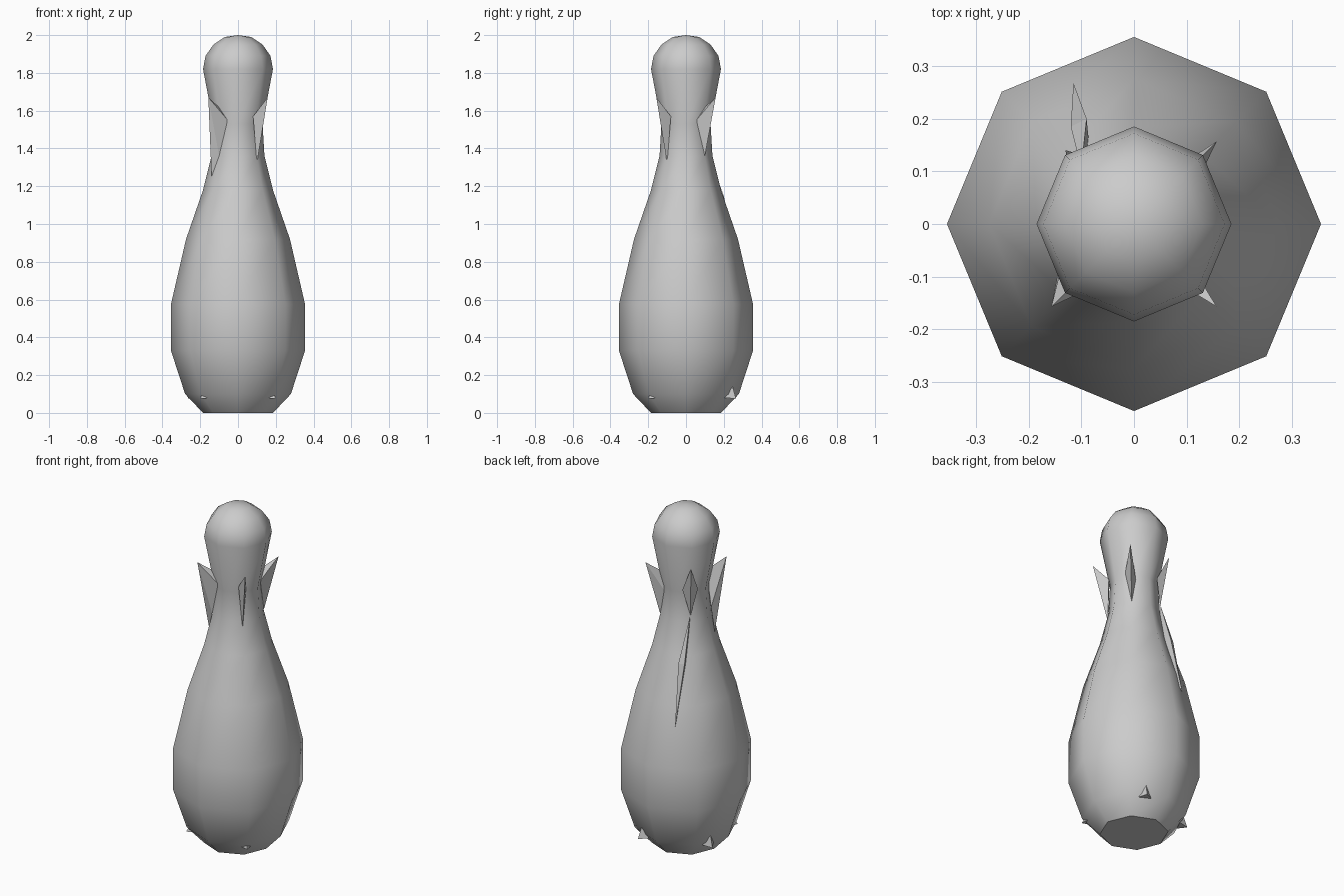
import bpy, bmesh, math

cube = bpy.data.objects.get("Cube")
if cube:
    bpy.data.objects.remove(cube, do_unlink=True)

grey = bpy.data.materials.new("plain_grey")
grey.use_nodes = True
tone = (0.6, 0.6, 0.6, 1)
grey.diffuse_color = tone
grey.node_tree.nodes["Principled BSDF"].inputs["Base Color"].default_value = tone


def add_object(name, bm):
    bmesh.ops.recalc_face_normals(bm, faces=bm.faces[:])
    mesh = bpy.data.meshes.new(name)
    bm.to_mesh(mesh)
    bm.free()
    mesh.materials.append(grey)
    obj = bpy.data.objects.new(name, mesh)
    bpy.context.collection.objects.link(obj)
    return obj


# Eight-sided turned body, smooth with a flat, sharp-edged base
SIDES = 8
profile = [(0.185, 0), (0.28, 0.1), (0.355, 0.33), (0.355, 0.575),
           (0.275, 0.92), (0.185, 1.18), (0.14, 1.36), (0.13, 1.53),
           (0.185, 1.82), (0.172, 1.89), (0.13, 1.95), (0.07, 1.99)]
bm = bmesh.new()
rings = []
for r, z in profile:
    angles = [math.tau * i / SIDES for i in range(SIDES)]
    rings.append([bm.verts.new((r * math.cos(a), r * math.sin(a), z)) for a in angles])
for low, high in zip(rings, rings[1:]):
    for i in range(SIDES):
        j = (i + 1) % SIDES
        bm.faces.new((low[i], low[j], high[j], high[i]))
tip = bm.verts.new((0, 0, 2))
for i in range(SIDES):
    bm.faces.new((rings[-1][i], rings[-1][(i + 1) % SIDES], tip))
for f in bm.faces:
    f.smooth = True
base = bm.faces.new(rings[0][::-1])
for e in base.edges:
    e.smooth = False
add_object("pin_body", bm)


# Thin ridges of the inner shell that break through the body
def ridge(name, points):
    bm = bmesh.new()
    verts = [bm.verts.new(p) for p in points]
    bmesh.ops.convex_hull(bm, input=verts)
    add_object(name, bm)


ridge("neck_ridge_front_right", [(-0.157, -0.157, 1.67), (-0.1, -0.1, 1.36),
                                 (-0.055, -0.108, 1.55), (-0.13, -0.05, 1.4),
                                 (-0.14, -0.07, 1.25), (-0.08, -0.08, 1.6)])
ridge("neck_ridge_back_left", [(0.157, 0.157, 1.67), (0.1, 0.1, 1.36),
                               (0.108, 0.055, 1.55), (0.07, 0.1, 1.5),
                               (0.08, 0.08, 1.6)])
ridge("neck_ridge_front_left", [(0.157, -0.157, 1.67), (0.1, -0.1, 1.32),
                                (0.11, -0.08, 1.57), (0.08, -0.11, 1.57)])
ridge("neck_ridge_back_right", [(-0.13, 0.14, 1.7), (-0.1, 0.1, 1.4),
                                (-0.12, 0.06, 1.55), (-0.06, 0.12, 1.55)])
ridge("side_ridge_back_right", [(-0.1, 0.105, 1.4), (-0.12, 0.185, 1.15),
                                (-0.09, 0.2, 1.15), (-0.115, 0.268, 0.8),
                                (-0.08, 0.1, 1.1)])

# Small spurs near the foot
for name, x, y, top in (("front_right", -0.2, -0.2, 0.11), ("front_left", 0.2, -0.2, 0.11),
                        ("back_left", 0.13, 0.265, 0.14), ("back_right", -0.265, 0.13, 0.14)):
    r = math.hypot(x, y)
    tx, ty = -y / r * 0.035, x / r * 0.035
    ridge("foot_spur_" + name, [(x, y, 0.075), (x * 0.93, y * 0.93, top),
                                (x * 0.83 + tx, y * 0.83 + ty, 0.08),
                                (x * 0.83 - tx, y * 0.83 - ty, 0.08)])
